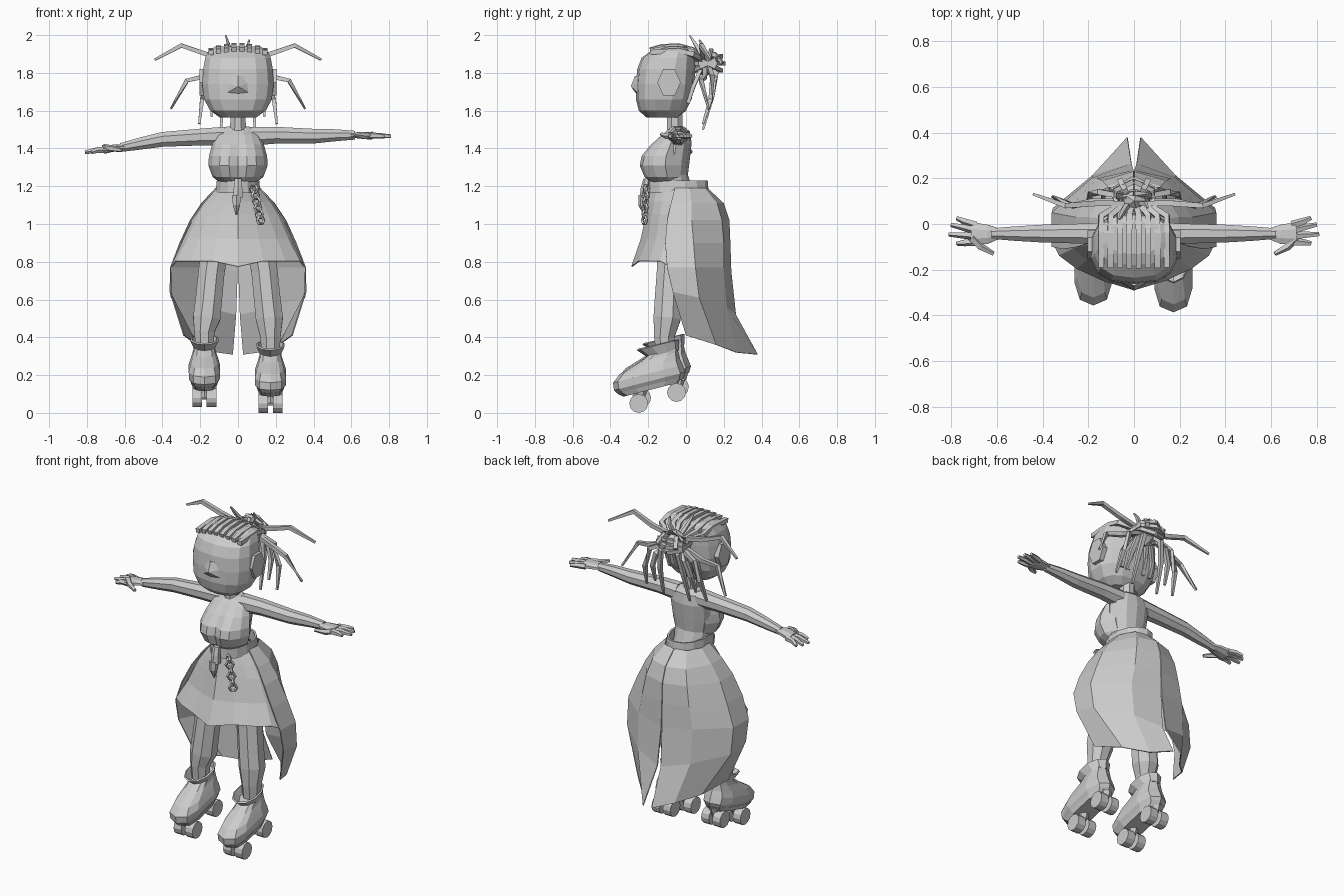
import bpy, bmesh, math
from mathutils import Vector, Matrix

default = bpy.data.objects.get("Cube")
if default:
    bpy.data.objects.remove(default, do_unlink=True)

grey = bpy.data.materials.new("plain grey")
grey.use_nodes = True
colour = (.6, .6, .6, 1)
grey.diffuse_color = colour
next(n for n in grey.node_tree.nodes if n.type == 'BSDF_PRINCIPLED').inputs["Base Color"].default_value = colour


def finish(name, bm, thickness=0):
    bmesh.ops.recalc_face_normals(bm, faces=bm.faces)
    mesh = bpy.data.meshes.new(name)
    bm.to_mesh(mesh)
    bm.free()
    obj = bpy.data.objects.new(name, mesh)
    bpy.context.collection.objects.link(obj)
    mesh.materials.append(grey)
    if thickness:
        solid = obj.modifiers.new("thickness", 'SOLIDIFY')
        solid.thickness = thickness
    return obj


def grid(name, rows, closed=False, caps=False, thickness=0):
    """Skin rows of points with quads."""
    bm = bmesh.new()
    rows = [[bm.verts.new(p) for p in row] for row in rows]
    for low, high in zip(rows, rows[1:]):
        count = len(low)
        for i in range(count if closed else count - 1):
            j = (i + 1) % count
            bm.faces.new((low[i], low[j], high[j], high[i]))
    if caps:
        bm.faces.new(rows[0])
        bm.faces.new(rows[-1])
    return finish(name, bm, thickness)


def power(value, exponent):
    return math.copysign(abs(value) ** exponent, value)


def loft(name, rings, sides=12, boxy=1, caps=True, thickness=0, place=Matrix()):
    """Stack rings given as height, half width, front y, back y."""
    rows = []
    for z, half, front, back in rings:
        row = []
        for i in range(sides):
            a = math.tau * i / sides
            y = (front + back) / 2 + (front - back) / 2 * power(math.cos(a), boxy)
            row.append(place @ Vector((half * power(math.sin(a), boxy), y, z)))
        rows.append(row)
    return grid(name, rows, True, caps, thickness)


def tube(name, points, radii, sides=6, flat=1):
    """Sweep a polygon along a path; flat squashes it."""
    points = [Vector(p) for p in points]
    rows = []
    for i, point in enumerate(points):
        ahead = (points[min(i + 1, len(points) - 1)] - points[max(i - 1, 0)]).normalized()
        up = Vector((0, 1, 0)) if abs(ahead.z) > .8 else Vector((0, 0, 1))
        across = ahead.cross(up).normalized()
        up = across.cross(ahead)
        row = []
        for k in range(sides):
            a = math.tau * (k + .5) / sides
            row.append(point + radii[i] * (across * math.cos(a) + up * math.sin(a) * flat))
        rows.append(row)
    return grid(name, rows, True, True)


def drum(name, centre, radius, depth, sides, stretch=1):
    """Cylinder lying along x."""
    bm = bmesh.new()
    turn = Matrix.Rotation(math.pi / 2, 4, 'Y')
    place = Matrix.Translation(centre) @ Matrix.Diagonal((1, 1, stretch, 1)) @ turn
    bmesh.ops.create_cone(bm, cap_ends=True, segments=sides, radius1=radius, radius2=radius,
                          depth=depth, matrix=place)
    return finish(name, bm)


# Head, muzzle and neck
loft("head", [(1.565, .1, -.21, -.04), (1.6, .15, -.25, 0), (1.66, .183, -.265, .03),
              (1.74, .193, -.265, .045), (1.82, .188, -.258, .05), (1.88, .177, -.235, .05),
              (1.92, .158, -.18, .04), (1.94, .12, -.13, .01)], 14, .8)
bm = bmesh.new()
for x, y, z in [(0, -.292, 1.728), (.15, -.19, 1.775), (0, -.27, 1.785), (.1, -.23, 1.67), (0, -.264, 1.69),
                (0, -.1, 1.73)]:
    for s in ((1, -1) if x else (1,)):
        bm.verts.new((s * x, y, z))
bmesh.ops.convex_hull(bm, input=bm.verts)
finish("muzzle", bm)
tube("neck", [(0, -.06, 1.46), (0, -.06, 1.6)], [.046, .043], 8)

# Braided rows over the scalp and up from the nape
for i in range(8):
    x = (i - 3.5) * .041
    drop = x * x * 1.3
    tube("scalp_braid", [(x, -.19, 1.922 - drop / 2), (x, -.13, 1.94 - drop), (x, -.04, 1.945 - drop),
                         (x, .035, 1.925 - drop), (x * .5, .08, 1.87)], [.018] * 5, 4)
for i in range(5):
    x = (i - 2) * .05
    tube("nape_braid", [(x, .01, 1.64), (x, .04, 1.73), (x * .5, .08, 1.82)], [.014] * 3, 4)

# Hair bun with wrapped loops
bm = bmesh.new()
bmesh.ops.create_icosphere(bm, subdivisions=1, radius=1,
                           matrix=Matrix.LocRotScale(Vector((0, .1, 1.85)), None, Vector((.06, .06, .075))))
finish("hair_bun", bm)
for tilt, size in ((0, .095), (.5, .09), (-.5, .09), (1.3, .08)):
    turn = Matrix.Rotation(tilt, 3, 'X')
    loop = [Vector((0, .115, 1.85)) + turn @ Vector((size * math.sin(k * math.pi / 3),
            size * math.cos(k * math.pi / 3) * .9, 0)) for k in range(7)]
    tube("bun_loop", loop, [.015] * 7, 4)

# Loose braids and ears, both sides
braids = {
    "upper_braid": [(.03, .09, 1.87), (.17, .09, 1.9), (.3, .08, 1.945), (.44, .13, 1.87)],
    "side_braid": [(.05, .1, 1.83), (.18, .1, 1.78), (.27, .08, 1.76), (.355, .12, 1.61)],
    "hanging_braid": [(.05, .12, 1.83), (.15, .14, 1.78), (.19, .13, 1.66), (.205, .09, 1.53)],
    "middle_braid": [(.04, .12, 1.82), (.1, .15, 1.77), (.13, .14, 1.68), (.14, .1, 1.57)],
    "back_braid": [(.03, .12, 1.83), (.06, .16, 1.8), (.08, .14, 1.68), (.09, .09, 1.5)],
    "rear_spike": [(.02, .1, 1.87), (.04, .15, 1.9), (.06, .19, 1.85)],
}
for s in (1, -1):
    for name, path in braids.items():
        tube(name, [(s * x, y, z) for x, y, z in path], [.016, .017, .016, .008][:len(path)], 4)
    drum("ear", (s * .188, -.09, 1.75), .062, .03, 6, 1.3)
tube("top_spike", [(-.03, .08, 1.9), (-.05, .05, 1.95), (-.065, .02, 1.998)], [.014, .012, .005], 4)
tube("top_spike", [(.03, .09, 1.9), (.05, .09, 1.94), (.06, .07, 1.975)], [.014, .012, .005], 4)

# Torso, bust with a shallow centre fold, and belt
loft("torso", [(1.12, .11, -.15, .06), (1.2, .105, -.15, .03), (1.26, .11, -.15, .01),
               (1.34, .125, -.15, .02), (1.43, .13, -.13, .03), (1.49, .11, -.1, .02),
               (1.515, .06, -.085, -.01)], 12)
bust_rows = []
for z, half, front, fold in [(1.222, .1, -.185, 0), (1.25, .135, -.22, .012), (1.31, .157, -.245, .02),
                             (1.36, .154, -.235, .018), (1.42, .137, -.185, .01), (1.47, .115, -.13, 0),
                             (1.5, .08, -.095, 0)]:
    half_row = [(0, front + fold), (.3, front), (.62, front + .015), (.88, front * .72), (1, front * .45), (.7, -.03)]
    bust_rows.append([(half * x, y, z) for x, y in half_row]
                     + [(-half * x, y, z) for x, y in reversed(half_row[1:])])
grid("bust", bust_rows, True, True)
loft("belt", [(1.165, .122, -.2, .12), (1.23, .115, -.2, .115)], 14, caps=False, thickness=.012)

# Arms with hands; the right arm hangs a little lower
arm_heights = {1: (1.465, 1.47, 1.465, 1.47, 1.47, 1.465), -1: (1.465, 1.46, 1.448, 1.425, 1.405, 1.38)}
for s, heights in arm_heights.items():
    reach = (.07, .2, .4, .52, .62)
    tube("arm", [(s * x, -.042, z) for x, z in zip(reach, heights)], [.054, .048, .042, .034, .025], 8)
    wrist, tip = heights[-2:]
    middle = (wrist + tip) / 2
    tube("palm", [(s * .59, -.042, wrist), (s * .64, -.045, wrist), (s * .71, -.042, middle)],
         [.025, .045, .054], 8, .42)
    for base, end, length in ((-.004, .026, .775), (-.029, -.003, .8), (-.053, -.045, .81), (-.078, -.085, .775)):
        tube("finger", [(s * .69, base, middle), (s * .74, (base + end) / 2, middle),
                        (s * length, end, tip)], [.018, .016, .01], 5)
    tube("thumb", [(s * .71, -.06, wrist), (s * .67, -.1, wrist - .005), (s * .615, -.13, tip + .01)],
         [.02, .017, .01], 5)

# Front skirt panel, tucked inside the side drapes
rows = []
for z, half, front, side in [(1.19, .12, -.19, -.02), (1.12, .18, -.2, -.04), (1.05, .228, -.212, -.05),
                             (.92, .29, -.24, -.06), (.775, .355, -.29, -.085)]:
    row = []
    for i in range(-4, 5):
        a = i * math.pi / 8
        bow = .6 * math.cos(a) + .4 * (1 - abs(math.sin(a)))
        lift = .03 if z < .8 and abs(i) in (1, 2, 3) else 0
        row.append((half * math.sin(a), side + (front - side) * bow, z + lift))
    rows.append(row)
grid("front_skirt", rows, thickness=.006)

# Two long drapes, as vertical profiles from the front edge to the centre back
front_edge = [(.12, -.06, 1.19), (.19, -.08, 1.11), (.25, -.1, 1.02), (.31, -.11, .9), (.36, -.1, .77), (.362, -.07, .64), (.29, 0, .41)]
side_fold = [(.12, .02, 1.19), (.195, .03, 1.11), (.255, .03, 1.02), (.31, .04, .9), (.36, .05, .77), (.355, .07, .61), (.22, .16, .36)]
back_fold = [(.075, .1, 1.19), (.115, .165, 1.11), (.14, .19, 1.02), (.16, .2, .9), (.185, .2, .77), (.18, .215, .56), (.11, .27, .32)]
back_edge = [(.002, .115, 1.19), (.002, .2, 1.11), (.002, .23, 1.02), (.002, .235, .9), (.003, .24, .75), (.012, .265, .52), (.03, .38, .31)]
for s in (1, -1):
    drape = [[(s * x, y, z) for x, y, z in profile] for profile in (front_edge, side_fold, back_fold, back_edge)]
    grid("skirt_drape", drape, thickness=.006)

# Legs, boots and wheels; the right foot is slightly raised
for s, middle, shift in ((1, .172, 0), (-1, .178, .03)):
    x = s * middle
    tube("leg", [(s * .085, -.05, 1.1), (s * .12, -.075, .88), (s * .14, -.085, .75), (s * .155, -.095, .6),
                 (s * .166, -.1, .5), (x, -.115, .4 + shift), (x, -.11, .25 + shift)],
         [.07, .08, .075, .076, .078, .058, .047], 8)
    pose = Matrix.Translation((x, -.18 + shift, .14 + shift)) @ Matrix.Rotation(.25, 4, 'X')
    loft("boot", [(0, .064, -.18, .17), (.03, .084, -.2, .19), (.07, .086, -.195, .185),
                  (.105, .074, -.15, .18), (.14, .06, -.04, .18), (.17, .054, .03, .18)], 10, .7, place=pose)
    loft("boot_cuff", [(.15, .056, .02, .185), (.205, .078, -.03, .2)], 10, caps=False,
         thickness=.01, place=pose)
    loft("sole", [(-.015, .064, -.16, .15), (.01, .074, -.19, .18)], 10, .7, place=pose)
    for y, z in ((-.25, .05), (-.05, .108)):
        y, z = y + shift / 2, z + shift
        tube("truck", [(x, y, z), (x, y + .01, z + .07)], [.02, .035], 6)
        drum("axle", (x, y, z), .012, .1, 6)
        for offset in (-.038, .038):
            drum("wheel", (x + offset, y, z), .05, .052, 12)

# Belt charm and hanging chain
loft("charm_box", [(1.14, .03, -.245, -.19), (1.19, .026, -.24, -.19), (1.24, .022, -.225, -.19)], 6)
tube("charm_point", [(-.008, -.225, 1.15), (-.008, -.23, 1.1), (-.008, -.222, 1.05)], [.027, .022, .004], 6)
for i in range(6):
    f = i / 5
    spot = Vector((.085 + .035 * f, -.21 - .01 * f, 1.185 - .165 * f))
    bpy.ops.mesh.primitive_torus_add(major_segments=6, minor_segments=4, major_radius=.021, minor_radius=.009,
                                     location=spot, rotation=(math.pi / 2, 0, .6 if i % 2 else -.6))
    link = bpy.context.object
    link.name = "chain_link"
    link.data.materials.append(grey)
